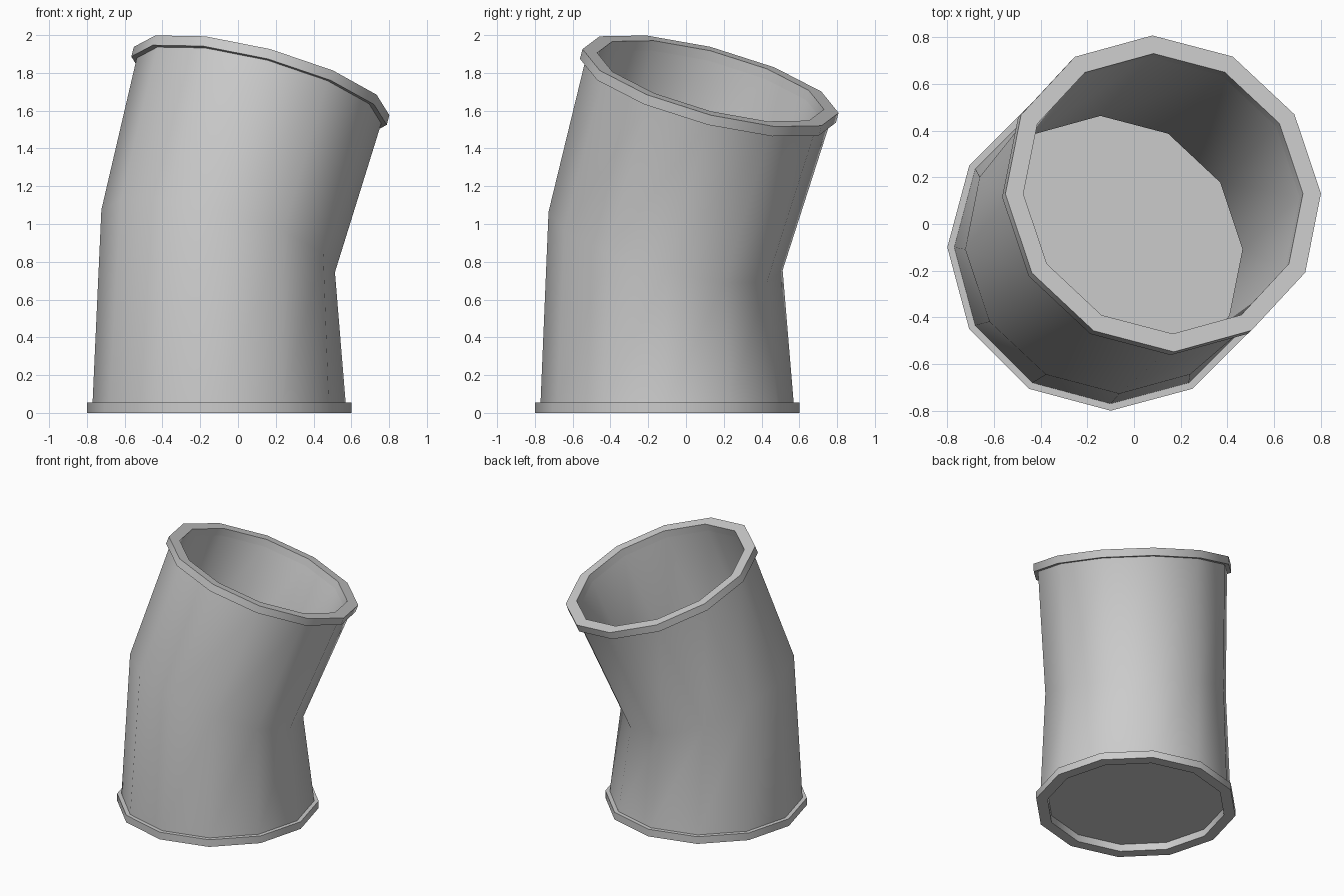
import bpy, bmesh
from math import cos, sin, tau, radians
from mathutils import Vector, Matrix

if "Cube" in bpy.data.objects:
    bpy.data.objects.remove(bpy.data.objects["Cube"])

SIDES = 12
LIP = 0.055          # flange thickness
TILT = radians(20.7)
AXIS = Vector((-1, 1, 0))   # leaning towards +x +y
LEAN = Matrix.Rotation(TILT, 3, AXIS) @ Matrix.Rotation(radians(2), 3, 'Z')
FLAT = Matrix.Identity(3)

# ring planes: (centre, orientation)
base = (Vector((-0.10, -0.10, 0)), FLAT)
base_top = (Vector((-0.10, -0.10, LIP)), FLAT)
bend = (Vector((-0.105, -0.108, 0.91)), LEAN)
mouth = (Vector((0.125, 0.13, 1.757)), LEAN)
mouth_low = (mouth[0] - LEAN @ Vector((0, 0, LIP)), LEAN)


def ring(bm, plane, r):
    c, m = plane
    return [bm.verts.new(c + m @ Vector((r * cos(tau * i / SIDES), r * sin(tau * i / SIDES), 0)))
            for i in range(SIDES)]


def finish(bm, name):
    me = bpy.data.meshes.new(name)
    bm.to_mesh(me)
    bm.free()
    ob = bpy.data.objects.new(name, me)
    bpy.context.collection.objects.link(ob)
    bpy.ops.object.select_all(action='DESELECT')
    ob.select_set(True)
    bpy.context.view_layer.objects.active = ob
    bpy.ops.object.shade_smooth_by_angle(angle=radians(40))


def loft(name, profiles):
    """Bridge consecutive rings of each profile, given as (plane, radius) pairs."""
    bm = bmesh.new()
    for prof in profiles:
        closed = prof[0] == prof[-1]
        rings = [ring(bm, p, r) for p, r in (prof[:-1] if closed else prof)]
        if closed:
            rings.append(rings[0])
        for a, b in zip(rings, rings[1:]):
            for i in range(SIDES):
                j = (i + 1) % SIDES
                bm.faces.new((a[i], a[j], b[j], b[i]))
    finish(bm, name)


def flange(name, low, high):
    loft(name, [[(low, 0.62), (low, 0.70), (high, 0.70), (high, 0.62), (low, 0.62)]])


# bent pipe: outer skin going up, inner skin going down
loft("pipe_wall", [
    [(base_top, 0.67), (bend, 0.64), (mouth_low, 0.67)],
    [(mouth_low, 0.62), (bend, 0.59), (base_top, 0.62)],
])

# end collars
flange("bottom_flange", base, base_top)
flange("top_flange", mouth_low, mouth)

# closed floor inside the pipe, level with the top of the lower flange
bm = bmesh.new()
bm.faces.new(ring(bm, base_top, 0.62))
finish(bm, "pipe_floor")
